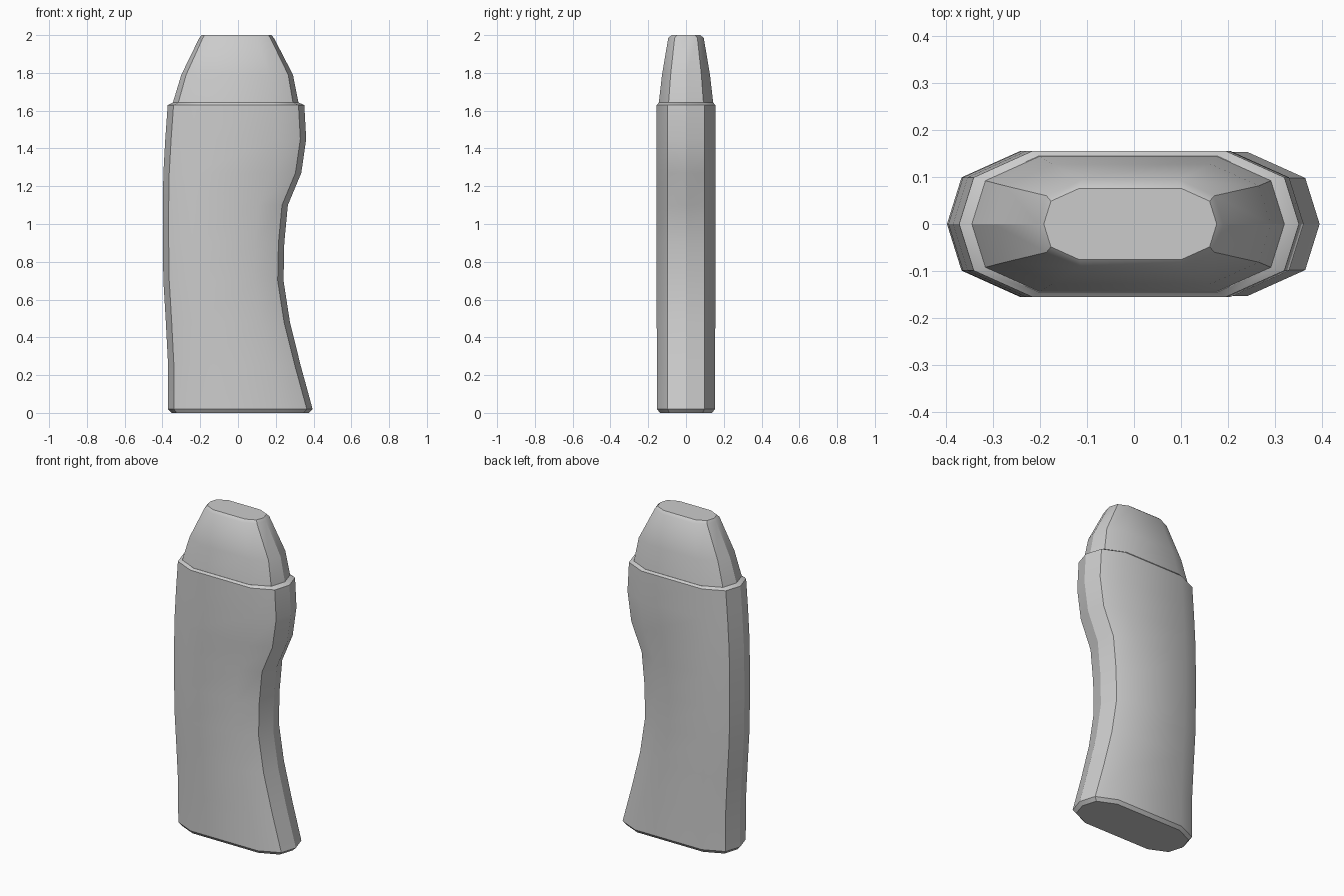
import bpy, bmesh, math

if "Cube" in bpy.data.objects:
    bpy.data.objects.remove(bpy.data.objects["Cube"])


def ring(z, xl, xr, hy):
    # ten-sided flattened cross-section: tip, corner and wide point at each end
    right = [(xr - hy, -hy), (xr - 0.2 * hy, -0.64 * hy), (xr, 0),
             (xr - 0.2 * hy, 0.64 * hy), (xr - hy, hy)]
    left = [(xl + hy, hy), (xl + 0.2 * hy, 0.64 * hy), (xl, 0),
            (xl + 0.2 * hy, -0.64 * hy), (xl + hy, -hy)]
    return [(x, y, z) for x, y in right + left]


def loft(name, stations):
    bm = bmesh.new()
    rings = [[bm.verts.new(p) for p in ring(*s)] for s in stations]
    for a, b in zip(rings, rings[1:]):
        for i in range(10):
            j = (i + 1) % 10
            bm.faces.new((a[i], a[j], b[j], b[i]))
    bm.faces.new(rings[0][::-1])
    bm.faces.new(rings[-1])
    bmesh.ops.recalc_face_normals(bm, faces=bm.faces)
    mesh = bpy.data.meshes.new(name)
    bm.to_mesh(mesh)
    bm.free()
    obj = bpy.data.objects.new(name, mesh)
    bpy.context.collection.objects.link(obj)
    bpy.ops.object.select_all(action='DESELECT')
    obj.select_set(True)
    bpy.context.view_layer.objects.active = obj
    bpy.ops.object.shade_smooth_by_angle(angle=math.radians(30))
    return obj


# Curved grip body: z, left x, right x, half depth
loft("grip_body", [
    (0.00, -0.352, 0.375, 0.138),
    (0.02, -0.370, 0.395, 0.153),
    (0.25, -0.370, 0.332, 0.154),
    (0.48, -0.382, 0.275, 0.155),
    (0.70, -0.395, 0.241, 0.155),
    (0.90, -0.398, 0.245, 0.155),
    (1.10, -0.398, 0.264, 0.155),
    (1.27, -0.395, 0.335, 0.155),
    (1.45, -0.385, 0.361, 0.155),
    (1.63, -0.372, 0.351, 0.155),
    (1.642, -0.347, 0.322, 0.145),
])

# Tapered cap
loft("tapered_cap", [
    (1.642, -0.345, 0.320, 0.144),
    (1.79, -0.300, 0.291, 0.127),
    (1.985, -0.205, 0.190, 0.094),
    (2.00, -0.192, 0.176, 0.076),
])
